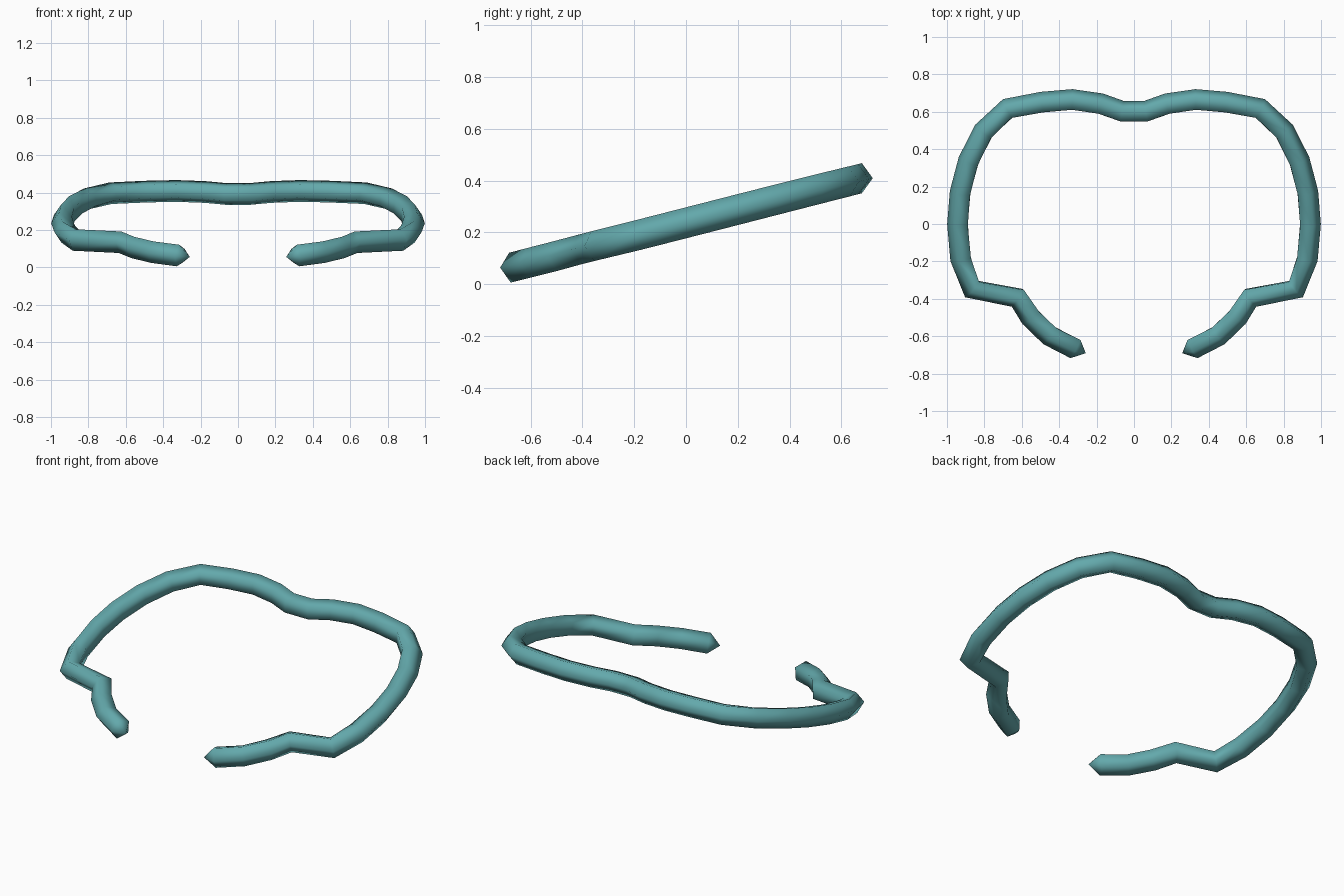
import bpy, bmesh, math
from mathutils import Vector

if "Cube" in bpy.data.objects:
    bpy.data.objects.remove(bpy.data.objects["Cube"], do_unlink=True)

RADIUS = 0.061
SIDES = 5
SLOPE = 0.261       # tilt of the whole band towards the back
MID_HEIGHT = 0.237

# Centre line of the left half, from the front end to the back dip
HALF = [(.312, -.663), (.449, -.593), (.55, -.495), (.62, -.391),
        (.864, -.345), (.922, -.185), (.938, 0), (.924, .169),
        (.88, .336), (.80, .494), (.673, .613), (.491, .646),
        (.33, .66), (.179, .638), (.066, .598)]


def on_plane(x, y):
    return Vector((x, y, MID_HEIGHT + SLOPE * y))


path = [on_plane(x, y) for x, y in HALF]
path += [on_plane(-x, y) for x, y in reversed(HALF)]


def tangent(i):
    """Direction halfway between the neighbouring segments."""
    total = Vector()
    if i > 0:
        total += (path[i] - path[i - 1]).normalized()
    if i < len(path) - 1:
        total += (path[i + 1] - path[i]).normalized()
    return total.normalized()


# Sweep a five-sided section, one corner pointing outwards
bm = bmesh.new()
rings = []
for i, centre in enumerate(path):
    t = tangent(i)
    side = t.cross(Vector((0, 0, 1))).normalized()
    up = side.cross(t)
    angles = [math.tau * k / SIDES for k in range(SIDES)]
    rings.append([bm.verts.new(centre + RADIUS * (side * math.cos(a) + up * math.sin(a)))
                  for a in angles])

for a, b in zip(rings, rings[1:]):
    for k in range(SIDES):
        n = (k + 1) % SIDES
        bm.faces.new((a[k], a[n], b[n], b[k]))

# Pointed ends
for ring, i, sign in ((rings[0], 0, -1), (rings[-1], len(path) - 1, 1)):
    tip = bm.verts.new(path[i] + tangent(i) * RADIUS * sign)
    for k in range(SIDES):
        bm.faces.new((ring[k], ring[(k + 1) % SIDES], tip))

bmesh.ops.recalc_face_normals(bm, faces=bm.faces)
for face in bm.faces:
    face.smooth = True

mesh = bpy.data.meshes.new("open_band")
bm.to_mesh(mesh)
bm.free()
band = bpy.data.objects.new("open_band", mesh)
bpy.context.collection.objects.link(band)

# Teal finish
teal = bpy.data.materials.new("teal")
teal.use_nodes = True
colour = (0.125, 0.395, 0.41, 1)
teal.diffuse_color = colour
teal.node_tree.nodes["Principled BSDF"].inputs["Base Color"].default_value = colour
mesh.materials.append(teal)
